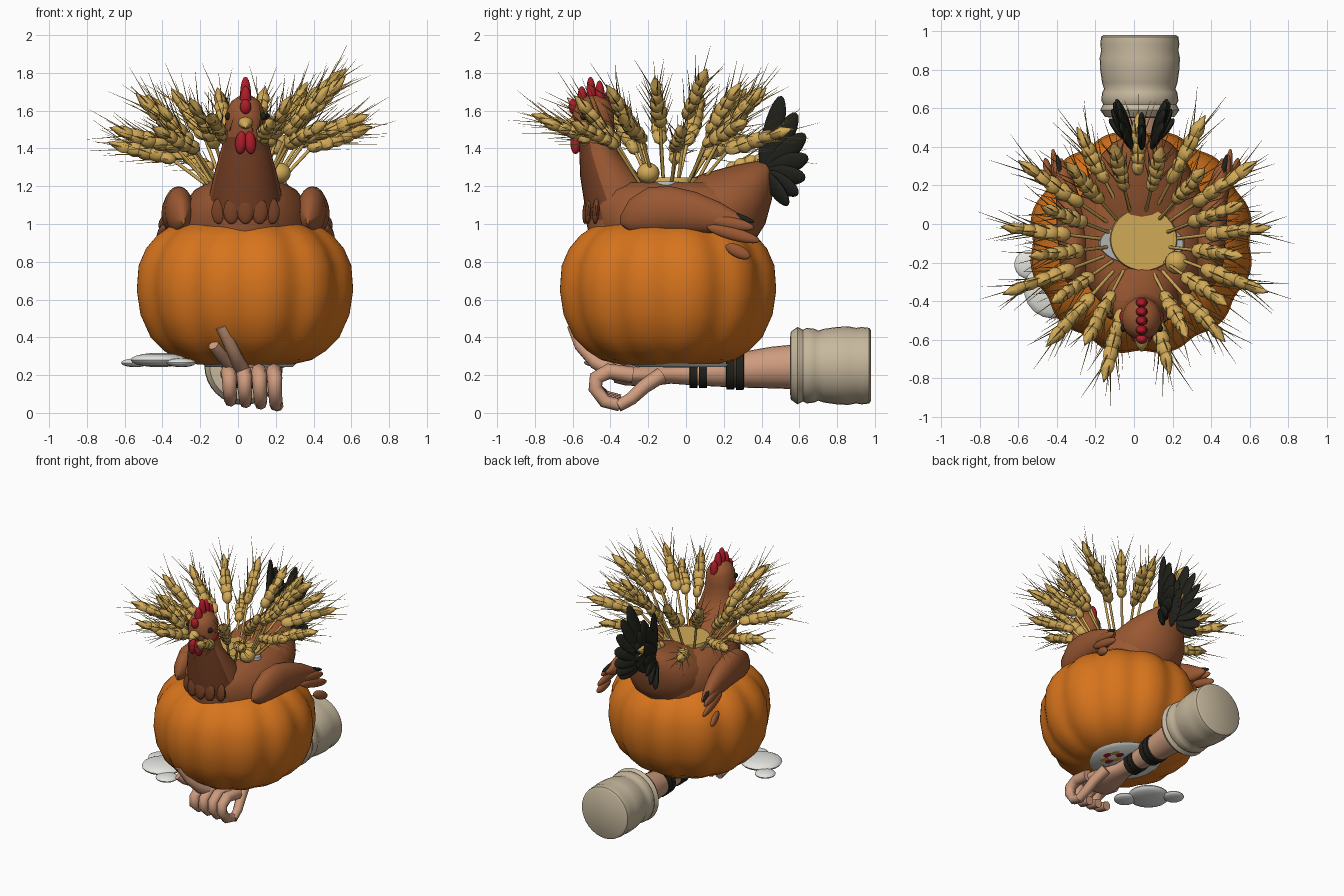
import bpy, bmesh, random
from math import sin, cos, pi, radians, tau
from mathutils import Vector, Matrix

random.seed(4)
if "Cube" in bpy.data.objects:
    bpy.data.objects.remove(bpy.data.objects["Cube"], do_unlink=True)


def material(name, *rgb):
    m = bpy.data.materials.new(name)
    m.use_nodes = True
    m.diffuse_color = (*rgb, 1)
    m.node_tree.nodes["Principled BSDF"].inputs["Base Color"].default_value = (*rgb, 1)
    return m


ORANGE = material("pumpkin orange", .68, .175, .012)
BROWN = material("feather brown", .32, .097, .032)
DARK = material("dark feather brown", .18, .05, .018)
BLACK = material("tail black", .015, .015, .011)
RED = material("comb red", .42, .012, .022)
GOLD = material("wheat gold", .64, .4, .095)
SKIN = material("skin", .62, .33, .21)
BEIGE = material("cuff beige", .57, .48, .34)
WHITE = material("egg white", .78, .78, .75)
GREY = material("rim grey", .45, .46, .46)

CX = 0.04  # body centre line


def finish(name, bm, *mats):
    bmesh.ops.recalc_face_normals(bm, faces=bm.faces)
    me = bpy.data.meshes.new(name)
    bm.to_mesh(me)
    bm.free()
    for m in mats:
        me.materials.append(m)
    ob = bpy.data.objects.new(name, me)
    bpy.context.collection.objects.link(ob)
    return ob


def loft(name, rings, mat, axis="z", n=32, lobe=None):
    """Skin elliptical rings (position, centre x, other centre, radius x, other radius)."""
    bm = bmesh.new()
    prev = None
    for t, cx, c, rx, rc in rings:
        ring = []
        for i in range(n):
            a = tau * i / n
            k = lobe(a) if lobe else 1
            u, v = cx + k * rx * cos(a), c + k * rc * sin(a)
            ring.append(bm.verts.new((u, v, t) if axis == "z" else (u, t, v)))
        if prev:
            for i in range(n):
                j = (i + 1) % n
                bm.faces.new((prev[i], prev[j], ring[j], ring[i]))
        else:
            bm.faces.new(ring)
        prev = ring
    bm.faces.new(prev)
    return finish(name, bm, mat)


def aim(a, b):
    d = Vector(b) - Vector(a)
    return Matrix.Translation((Vector(a) + Vector(b)) / 2) @ d.to_track_quat("Z", "Y").to_matrix().to_4x4(), d.length


def spindle(name, a, b, thick, wide, mat, twist=0):
    """Flattened ellipsoid running from a to b."""
    bm = bmesh.new()
    m, length = aim(a, b)
    bmesh.ops.create_uvsphere(bm, u_segments=14, v_segments=10, radius=1,
                              matrix=m @ Matrix.Rotation(twist, 4, "Z") @ Matrix.Diagonal((thick, wide, length / 2, 1)))
    return finish(name, bm, mat)


def blob(name, c, r, mat):
    bm = bmesh.new()
    bmesh.ops.create_uvsphere(bm, u_segments=18, v_segments=10, radius=1,
                              matrix=Matrix.Translation(c) @ Matrix.Diagonal((*r, 1)))
    return finish(name, bm, mat)


def tube(name, pts, r, mat, tip=.75):
    cu = bpy.data.curves.new(name, "CURVE")
    cu.dimensions = "3D"
    cu.bevel_depth, cu.bevel_resolution, cu.use_fill_caps = r, 2, True
    sp = cu.splines.new("POLY")
    sp.points.add(len(pts) - 1)
    for i, p in enumerate(pts):
        sp.points[i].co = (*p, 1)
        sp.points[i].radius = 1 - (1 - tip) * i / (len(pts) - 1)
    cu.materials.append(mat)
    ob = bpy.data.objects.new(name, cu)
    bpy.context.collection.objects.link(ob)
    return ob


# Ribbed pumpkin with soft grooves
profile = [(.255, .25), (.28, .36), (.33, .44), (.4, .51), (.52, .565), (.65, .585),
           (.78, .575), (.87, .535), (.94, .475), (.985, .41), (1.0, .35), (.97, .3)]
loft("pumpkin", [(z, .037, -.095, r, r) for z, r in profile], ORANGE, n=120,
     lobe=lambda a: 1 - .042 * (.5 + .5 * cos(12 * a)) ** 1.5)

# Hen body, neck with head, and rump
loft("hen_body", [(.85, CX, -.05, .34, .4), (1.0, CX, -.05, .35, .45), (1.1, CX, -.05, .33, .47),
                  (1.18, CX, -.05, .27, .44), (1.22, CX, -.05, .2, .36)], BROWN)
neck = loft("hen_neck", [(.92, CX, -.31, .23, .2), (1.02, CX, -.315, .215, .215), (1.12, CX, -.34, .2, .2),
                         (1.25, CX, -.4, .17, .16), (1.38, CX, -.46, .135, .105), (1.46, CX, -.475, .112, .1),
                         (1.53, CX, -.49, .108, .11), (1.6, CX, -.49, .1, .11), (1.65, CX, -.49, .075, .085),
                         (1.68, CX, -.49, .03, .035)], BROWN)
neck.data.materials.append(DARK)
for p in neck.data.polygons:
    p.material_index = int(p.normal.y < -.4 and 1.02 < p.center.z < 1.45)
for k in range(-2, 3):
    a = k * .36
    x, y = sin(a), -cos(a)
    spindle("bib_feather", (CX + .2 * x, -.32 + .2 * y, 1.14), (CX + .215 * x, -.32 + .215 * y, 1.0),
            .045, .02, DARK, a)
loft("hen_rump", [(-.05, CX, 1.03, .25, .18), (.1, CX, 1.05, .29, .22), (.25, CX, 1.08, .27, .23),
                  (.35, CX, 1.11, .22, .22), (.42, CX, 1.17, .15, .17), (.455, CX, 1.23, .08, .1),
                  (.465, CX, 1.24, .02, .03)], BROWN, "y")

# Comb, beak and paired face parts
for i, h in enumerate((1.66, 1.73, 1.78, 1.76, 1.71)):
    y = -.6 + .047 * i
    spindle("comb_lobe", (CX, y + .01, 1.58), (CX, y, h), .03, .026, RED)
loft("beak", [(-.66, CX, 1.515, .006, .006), (-.63, CX, 1.53, .028, .024), (-.57, CX, 1.54, .045, .038)],
     GOLD, "y", 12)
for s in (-1, 1):
    spindle("wattle", (CX + s * .02, -.585, 1.49), (CX + s * .03, -.585, 1.37), .028, .03, RED)
    blob("ear_lobe", (CX + s * .1, -.48, 1.5), (.015, .03, .035), RED)
    blob("eye", (CX + s * .095, -.54, 1.57), (.015, .02, .02), BLACK)

# Wings with separate trailing feathers
for s in (-1, 1):
    wing = [(-.35, .33, 1.02, .01, .02), (-.3, .34, 1.045, .05, .085), (-.2, .35, 1.07, .075, .125),
            (-.08, .355, 1.075, .08, .125), (.05, .37, 1.06, .075, .11), (.18, .39, 1.035, .055, .08),
            (.28, .41, 1.01, .035, .045), (.34, .42, 1.0, .008, .01)]
    loft("wing", [(y, CX + s * x, z, a, b) for y, x, z, a, b in wing], BROWN, "y", 20)
    for y0, z0, y1, z1, x in ((.1, 1.03, .36, .98, .45), (.11, .985, .39, .91, .46), (.21, .885, .34, .825, .5)):
        spindle("wing_feather", (CX + s * (x - .03), y0, z0), (CX + s * x, y1, z1), .022, .034, BROWN)
    spindle("wing_tip_feather", (CX + s * .41, .22, 1.06), (CX + s * .44, .36, 1.01), .014, .016, BLACK)

# Fans of broad tail feathers, the middle one shorter
for s in (-1, 0, 1):
    for k in range(7):
        a = radians(72 - 19 * k)
        length = .43 - .03 * k - .1 * (s == 0)
        root = Vector((CX + s * .05, .41, 1.27))
        tip = root + Vector((s * (.06 + .008 * k), cos(a) * length * .72, sin(a) * length))
        spindle("tail_feather", root, tip, .022, .056, BLACK, s * .35)

# Filling and rim at the opening in the back
loft("basket_rim", [(1.19, CX, -.1, .23, .13), (1.225, CX, -.1, .215, .11)], GREY)
loft("wheat_filling", [(1.2, .05, -.08, .18, .17), (1.245, .05, -.08, .17, .16)], GOLD)
blob("seed_bulb", (.22, -.2, 1.27), (.06, .06, .055), GOLD)


# Wheat ears: plump beaded spike with a pointed end and long fine awns
def wheat(base, start, tip, spin):
    tube("wheat_stalk", [base, start], .009, GOLD, 1)
    bm = bmesh.new()
    m, length = aim(start, tip)
    beads = 5
    for k in range(beads):
        z = -length / 2 + (k + .5) * length / beads
        w = .049 - .005 * abs(k - 1.5)
        local = (m @ Matrix.Translation((0, 0, z)) @ Matrix.Rotation(spin + k * .5, 4, "Z")
                 @ Matrix.Diagonal((w, w * .8, length / beads * .85, 1)))
        bmesh.ops.create_uvsphere(bm, u_segments=8, v_segments=6, radius=1, matrix=local)
        for j in range(3):
            a = spin + k * 1.3 + j * tau / 3
            p = m @ Vector((w * .6 * cos(a), w * .6 * sin(a), z))
            e = random.uniform(.15, .21)
            q = m @ Vector((e * .5 * cos(a), e * .5 * sin(a), z + e))
            am, al = aim(p, q)
            bmesh.ops.create_cone(bm, segments=3, radius1=.004, radius2=.0007, depth=al, matrix=am)
    bmesh.ops.create_cone(bm, segments=8, radius1=.032, radius2=.002, depth=.07,
                          matrix=m @ Matrix.Translation((0, 0, length / 2 + .025)))
    finish("wheat_ear", bm, GOLD)


for i in range(26):
    a = tau * (i + .5) / 26
    if abs(a - 1.5 * pi) < .2:
        continue  # gap around the head
    wob = random.uniform(-.04, .04)

    def at(r, z):
        return (.02 + r * cos(a), -.1 + r * sin(a), z)
    if i % 2:
        lift = .05 * cos(a) + .1 * min(sin(a), 0) + wob
        wheat(at(.15, 1.2), at(.3, 1.5 + lift), at(.52 + wob, 1.71 + lift), a)
    else:
        lift = .04 * cos(a) - .05 * sin(a) + wob
        wheat(at(.18, 1.2), at(.37, 1.39 + lift), at(.66 + wob, 1.48 + lift * 1.3), a)

# Folded cuff
cuff = [(.55, .14), (.555, .18), (.59, .205), (.62, .19), (.64, .2), (.68, .195), (.7, .185), (.73, .195),
        (.8, .205), (.86, .208), (.9, .2), (.93, .205), (.97, .2), (.98, .185)]
loft("cuff", [(y, .03, .25, r, r) for y, r in cuff], BEIGE, "y")

# Forearm and palm
loft("forearm", [(.6, .03, .245, .12, .12), (.45, .03, .24, .11, .11), (.25, .035, .225, .09, .09),
                 (.05, .04, .21, .07, .065), (-.08, .045, .205, .075, .05), (-.2, .055, .2, .12, .06),
                 (-.32, .06, .2, .15, .055), (-.38, .06, .2, .135, .04)], SKIN, "y", 24)

# Wrist bands
for y, r in ((.04, .08), (.09, .083), (.235, .1), (.285, .105)):
    z = .21 + .06 * y
    loft("wrist_band", [(y - .022, .037, z, r * .9, r * .9), (y - .02, .037, z, r, r),
                        (y + .02, .037, z, r, r), (y + .022, .037, z, r * .9, r * .9)], BLACK, "y", 24)

# Curled fingers, thumb and two raised fingers
for k, x in enumerate((-.05, .03, .11, .19)):
    d = .008 * k
    tube("curled_finger", [(x, -.28, .2), (x, -.41, .22), (x + .005, -.475, .185), (x + .005, -.48, .13),
                           (x + .01, -.43, .085 - d), (x + .01, -.35, .065 - d)], .044, SKIN)
tube("thumb", [(.15, -.13, .2), (.18, -.22, .14), (.2, -.29, .075), (.21, -.36, .035)], .042, SKIN)
tube("raised_finger", [(.04, -.35, .2), (0, -.48, .27), (-.04, -.56, .36), (-.09, -.6, .46)], .042, SKIN)
tube("raised_finger", [(0, -.32, .2), (-.06, -.44, .28), (-.1, -.52, .32), (-.13, -.56, .36)], .04, SKIN)

# Plate under the pumpkin with garnish spots
loft("plate", [(.243, .06, -.03, .23, .25), (.262, .06, -.03, .25, .27)], WHITE)
for k in range(6):
    a = tau * k / 6
    blob("plate_spot", (.18 + .045 * cos(a), -.03 + .07 * sin(a), .243), (.024, .034, .004), (RED, GOLD)[k % 2])

# Flat white puddle beside it
for x, y, r in ((-.545, -.21, .075), (-.42, -.34, .15), (-.3, -.46, .08)):
    blob("white_puddle", (x, y, .25 + r * .2), (r, r, .008 + r * .2), WHITE)

# Shading
bpy.ops.object.select_all(action="DESELECT")
for ob in bpy.context.collection.objects:
    if ob.type == "MESH":
        ob.select_set(True)
        bpy.context.view_layer.objects.active = ob
bpy.ops.object.shade_smooth_by_angle(angle=radians(45))
